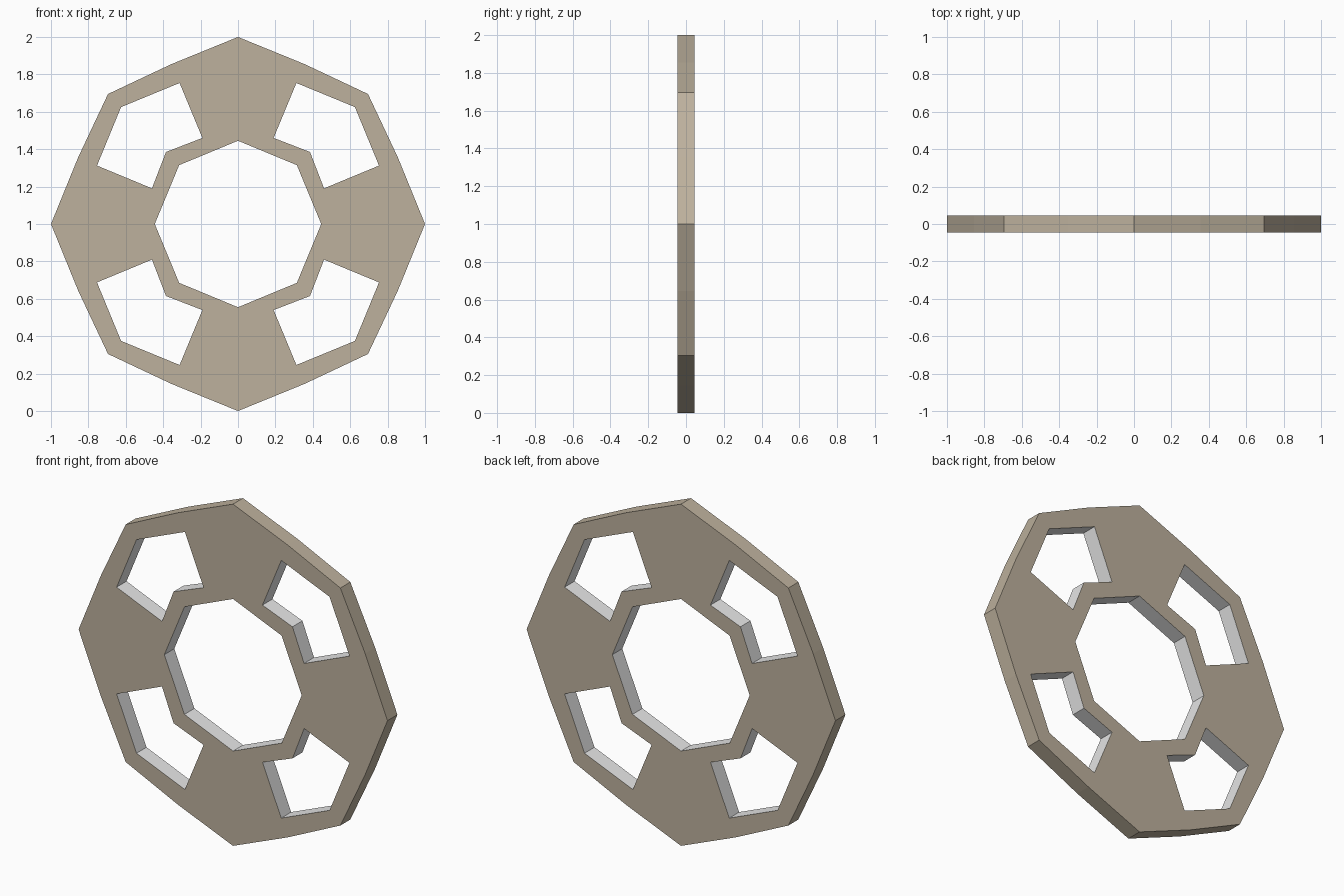
import bpy, bmesh, math

if "Cube" in bpy.data.objects:
    bpy.data.objects.remove(bpy.data.objects["Cube"])

HALF = 0.046
# radii of the rings (centre hole, window inner, window outer, rim)
CARDINAL = (0.445, 0.54, 0.88, 1.0)
SPOKE_EDGE = (0.411, 0.498, 0.816, 0.926)
DIAGONAL = (0.445, 0.5445, 0.884, 0.983)
PATTERN = (CARDINAL, SPOKE_EDGE, DIAGONAL, SPOKE_EDGE)


def material(name, rgb):
    m = bpy.data.materials.new(name)
    m.diffuse_color = (*rgb, 1)
    m.use_nodes = True
    m.node_tree.nodes["Principled BSDF"].inputs["Base Color"].default_value = m.diffuse_color
    return m


bm = bmesh.new()

# flat front plate: 16 spokes of points on 4 rings
grid = []
for k in range(16):
    a = k * math.pi / 8
    grid.append([bm.verts.new((r * math.sin(a), -HALF, 1 + r * math.cos(a)))
                 for r in PATTERN[k % 4]])
for k in range(16):
    p, q = grid[k], grid[(k + 1) % 16]
    for j in range(3):
        if j == 1 and k % 4 in (1, 2):
            continue  # window opening
        bm.faces.new((p[j], p[j + 1], q[j + 1], q[j]))

# thickness
ret = bmesh.ops.extrude_face_region(bm, geom=bm.faces[:])
for v in ret["geom"]:
    if isinstance(v, bmesh.types.BMVert):
        v.co.y = HALF
bmesh.ops.recalc_face_normals(bm, faces=bm.faces[:])

# walls of the openings are grey, everything else is stone coloured
for f in bm.faces:
    c = f.calc_center_median()
    if abs(f.normal.y) < 0.5 and math.hypot(c.x, c.z - 1) < 0.9:
        f.material_index = 1

me = bpy.data.meshes.new("wheel_plate")
bm.to_mesh(me)
bm.free()
me.materials.append(material("warm stone", (0.51, 0.44, 0.337)))
me.materials.append(material("light grey", (0.8, 0.8, 0.8)))
bpy.context.collection.objects.link(bpy.data.objects.new("wheel_plate", me))
